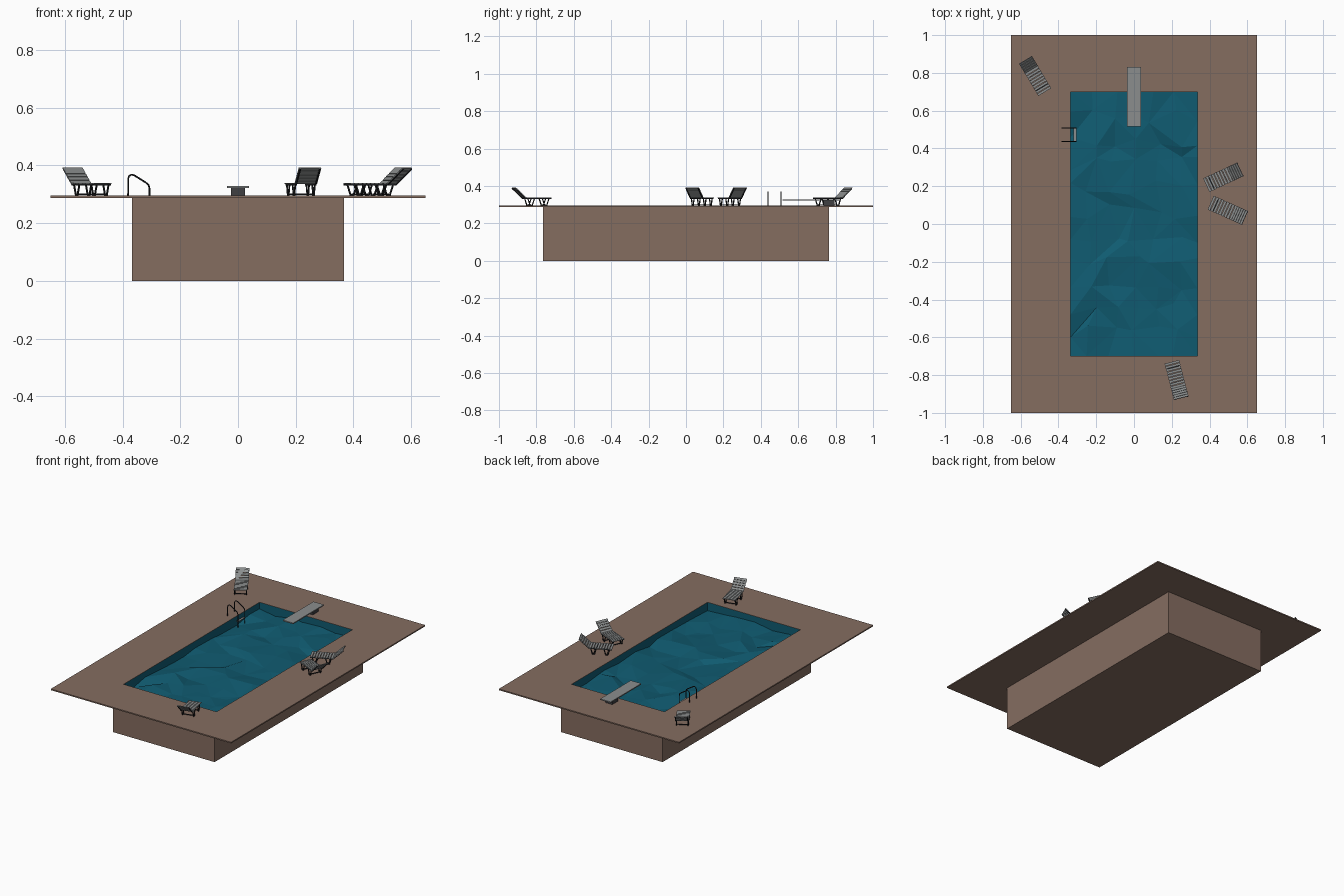
import bpy, bmesh, math, random
from mathutils import Vector, Matrix

if "Cube" in bpy.data.objects:
    bpy.data.objects.remove(bpy.data.objects["Cube"])

random.seed(4)
TOP = 0.295          # deck surface height
IX, IY = 0.335, 0.70  # pool opening half sizes


def material(name, rgb):
    m = bpy.data.materials.new(name)
    m.diffuse_color = (*rgb, 1)
    m.use_nodes = True
    m.node_tree.nodes["Principled BSDF"].inputs["Base Color"].default_value = m.diffuse_color
    return m


STONE = material("brown stone", (0.235, 0.153, 0.118))
WATER = material("pool teal", (0.005, 0.105, 0.165))
GREY = material("grey slat", (0.26, 0.27, 0.27))
DARK = material("dark grey", (0.05, 0.05, 0.055))
BLACK = material("black metal", (0.012, 0.013, 0.015))


def finish(name, bm, mat, recalc=True):
    if recalc:
        bmesh.ops.recalc_face_normals(bm, faces=bm.faces)
    me = bpy.data.meshes.new(name)
    bm.to_mesh(me)
    bm.free()
    me.materials.append(mat)
    ob = bpy.data.objects.new(name, me)
    bpy.context.collection.objects.link(ob)
    return ob


def box(bm, center, size, rot=Matrix.Identity(4)):
    m = Matrix.Translation(center) @ rot @ Matrix.Diagonal((*size, 1))
    bmesh.ops.create_cube(bm, size=1, matrix=m)


def bar(bm, a, b, w):
    a, b = Vector(a), Vector(b)
    rot = (b - a).to_track_quat('Z', 'Y').to_matrix().to_4x4()
    box(bm, (a + b) / 2, (w, w, (b - a).length), rot)


def loop(bm, x, y, z):
    return [bm.verts.new((sx * x, sy * y, z)) for sx, sy in ((-1, -1), (1, -1), (1, 1), (-1, 1))]


def bridge(bm, a, b):
    for i in range(4):
        j = (i + 1) % 4
        bm.faces.new((a[i], a[j], b[j], b[i]))


# deck: flat slab with the pool opening
bm = bmesh.new()
rings = [loop(bm, 0.65, 1, TOP), loop(bm, IX, IY, TOP), loop(bm, IX, IY, 0.287), loop(bm, 0.65, 1, 0.287)]
for i in range(4):
    bridge(bm, rings[i], rings[(i + 1) % 4])
finish("deck", bm, STONE)

# basin: outer shell under the deck
bm = bmesh.new()
low, high = loop(bm, 0.367, 0.765, 0), loop(bm, 0.367, 0.765, 0.288)
bridge(bm, low, high)
bm.faces.new(low[::-1])
finish("basin", bm, STONE, False)

# liner: inner pool walls and floor, facing inwards
bm = bmesh.new()
low, high = loop(bm, IX - 0.001, IY - 0.001, 0.03), loop(bm, IX - 0.001, IY - 0.001, 0.294)
bridge(bm, high, low)
bm.faces.new(low)
finish("pool_liner", bm, WATER, False)

# water: irregular faceted surface
bm = bmesh.new()
NX, NY = 6, 11
grid = []
for j in range(NY + 1):
    row = []
    for i in range(NX + 1):
        x, y = (2 * i / NX - 1) * IX, (2 * j / NY - 1) * IY
        if 0 < i < NX:
            x += random.uniform(-0.035, 0.035)
        if 0 < j < NY:
            y += random.uniform(-0.04, 0.04)
        row.append(bm.verts.new((x, y, 0.246 + random.uniform(-0.013, 0.013))))
    grid.append(row)
for j in range(NY):
    for i in range(NX):
        a, b, c, d = grid[j][i], grid[j][i + 1], grid[j + 1][i + 1], grid[j + 1][i]
        tris = ((a, b, c), (a, c, d)) if random.random() < 0.5 else ((a, b, d), (b, c, d))
        for t in tris:
            bm.faces.new(t)
finish("water", bm, WATER, False)

# diving board and its stand
bm = bmesh.new()
box(bm, (0, 0.6725, 0.3255), (0.075, 0.315, 0.007))
finish("diving_board", bm, GREY)
bm = bmesh.new()
box(bm, (0, 0.765, 0.3085), (0.05, 0.06, 0.028))
finish("board_stand", bm, DARK)

# ladder: two bent rails with rungs
path = [(-0.381, TOP), (-0.381, 0.353), (-0.378, 0.363), (-0.370, 0.368), (-0.360, 0.366),
        (-0.320, 0.341), (-0.310, 0.332), (-0.307, 0.320), (-0.307, 0.15)]
for side, y in (("front", 0.438), ("back", 0.508)):
    cu = bpy.data.curves.new("ladder_rail", 'CURVE')
    cu.dimensions = '3D'
    cu.bevel_depth = 0.003
    cu.bevel_resolution = 1
    cu.use_fill_caps = True
    sp = cu.splines.new('POLY')
    sp.points.add(len(path) - 1)
    for p, (x, z) in zip(sp.points, path):
        p.co = (x, y, z, 1)
    cu.materials.append(BLACK)
    ob = bpy.data.objects.new("ladder_rail_" + side, cu)
    bpy.context.collection.objects.link(ob)
    bpy.context.view_layer.objects.active = ob
    ob.select_set(True)
    bpy.ops.object.convert(target='MESH')
    ob.select_set(False)
bm = bmesh.new()
for z in (0.275, 0.225, 0.175):
    box(bm, (-0.312, 0.473, z), (0.014, 0.07, 0.004))
finish("ladder_rungs", bm, GREY)

# lounge chair slats (foot end towards local +x)
SEAT = 0.042
slope = math.atan2(0.055, 0.060)
tilt = Matrix.Rotation(slope, 4, 'Y')
bm = bmesh.new()
for i in range(9):
    box(bm, (0.092 - i * 0.0156, 0, SEAT), (0.0128, 0.08, 0.004))
for i in range(5):
    d = 0.008 + i * 0.0163
    box(bm, (-0.04 - d * math.cos(slope), 0, SEAT + d * math.sin(slope)), (0.0140, 0.08, 0.004), tilt)
slats = finish("chair_slats_1", bm, GREY)

# lounge chair frame: rails, slanted legs, cross bars
bm = bmesh.new()
for y in (-0.035, 0.035):
    bar(bm, (-0.04, y, SEAT - 0.004), (0.099, y, SEAT - 0.004), 0.005)
    bar(bm, (-0.04, y, SEAT - 0.004), (-0.1, y, SEAT + 0.051), 0.005)
    for x in (-0.012, 0.068):
        for s in (-1, 1):
            bar(bm, (x + s * 0.018, y, SEAT - 0.004), (x + s * 0.005, y, 0.0), 0.005)
        bar(bm, (x - 0.006, y, 0.002), (x + 0.006, y, 0.002), 0.004)
for x in (-0.012, 0.068):
    bar(bm, (x, -0.035, 0.005), (x, 0.035, 0.005), 0.004)
frame = finish("chair_frame_1", bm, BLACK)

# place the four chairs: centre x, y and heading of the foot end
spots = [(-0.523, 0.783, -59), (0.225, -0.825, 104.5), (0.472, 0.247, 205), (0.496, 0.073, 156)]
for n, (x, y, ang) in enumerate(spots, 1):
    for src, part in ((slats, "chair_slats_"), (frame, "chair_frame_")):
        ob = src
        if n > 1:
            ob = bpy.data.objects.new(part + str(n), src.data)
            bpy.context.collection.objects.link(ob)
        ob.location = (x, y, TOP)
        ob.rotation_euler = (0, 0, math.radians(ang))
